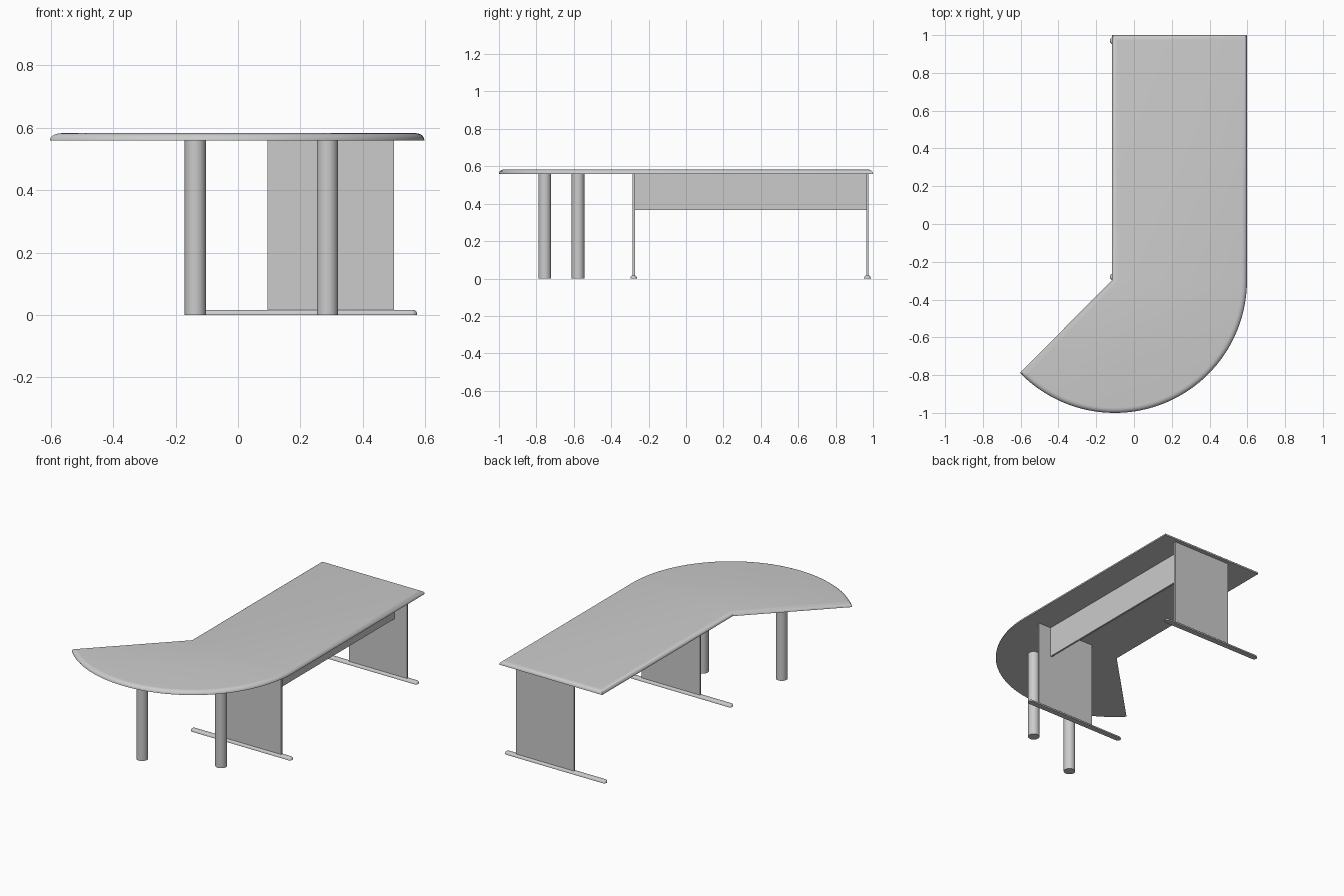
import bpy, bmesh
from math import cos, sin, radians, pi

if "Cube" in bpy.data.objects:
    bpy.data.objects.remove(bpy.data.objects["Cube"])


def slab(name, outline, z0, height, edge):
    """Extruded outline whose top rim is rounded over a width of `edge`."""
    bm = bmesh.new()
    base = bm.faces.new([bm.verts.new((x, y, 0)) for x, y in outline])
    tall = edge * 1.03
    ext = bmesh.ops.extrude_face_region(bm, geom=[base], use_keep_orig=True)
    top = [v for v in ext["geom"] if isinstance(v, bmesh.types.BMVert)]
    bmesh.ops.translate(bm, verts=top, vec=(0, 0, tall))
    bmesh.ops.recalc_face_normals(bm, faces=bm.faces)
    rim = [e for e in bm.edges if all(v.co.z > tall / 2 for v in e.verts)]
    bmesh.ops.bevel(bm, geom=rim, offset=edge, segments=5, profile=0.5,
                    affect='EDGES', clamp_overlap=True)
    # squash the round to the real thickness
    for v in bm.verts:
        v.co.z = z0 + v.co.z * height / tall
    mesh = bpy.data.meshes.new(name)
    bm.to_mesh(mesh)
    bm.free()
    obj = bpy.data.objects.new(name, mesh)
    bpy.context.collection.objects.link(obj)
    smooth(obj)
    return obj


def smooth(obj):
    bpy.ops.object.select_all(action='DESELECT')
    obj.select_set(True)
    bpy.context.view_layer.objects.active = obj
    bpy.ops.object.shade_smooth_by_angle(angle=radians(35))


def box(name, lo, hi):
    bpy.ops.mesh.primitive_cube_add(
        size=1, location=[(a + b) / 2 for a, b in zip(lo, hi)])
    obj = bpy.context.object
    obj.name = name
    obj.scale = [b - a for a, b in zip(lo, hi)]
    bpy.ops.object.transform_apply(location=False, rotation=False, scale=True)


def arc(cx, cy, r, a0, a1, n):
    return [(cx + r * cos(radians(a0 + (a1 - a0) * i / n)),
             cy + r * sin(radians(a0 + (a1 - a0) * i / n))) for i in range(n + 1)]


TOP = 0.56

# desk top: straight run ending in a swept round return
outline = [(-0.117, -0.298), (-0.117, 1.0), (0.598, 1.0)]
outline += arc(-0.102, -0.30, 0.70, 0, -135.8, 48)
slab("desk_top", outline, TOP, 0.023, 0.028)

# round columns under the return
for name, x, y in (("left_column", -0.137, -0.755), ("right_column", 0.287, -0.577)):
    bpy.ops.mesh.primitive_cylinder_add(vertices=32, radius=0.034, depth=TOP,
                                        location=(x, y, TOP / 2))
    bpy.context.object.name = name
    smooth(bpy.context.object)

# panel legs with rounded bar feet
for side, y in (("front", -0.28), ("back", 0.97)):
    box(side + "_panel_leg", (0.095, y - 0.006, 0.012), (0.50, y + 0.006, TOP))
    foot = arc(0.557, y, 0.018, -90, 90, 12) + arc(-0.11, y, 0.018, 90, 270, 12)
    slab(side + "_foot", foot, 0, 0.016, 0.012)

# modesty panel between the panel legs
box("modesty_panel", (0.40, -0.274, 0.367), (0.412, 0.964, TOP))
